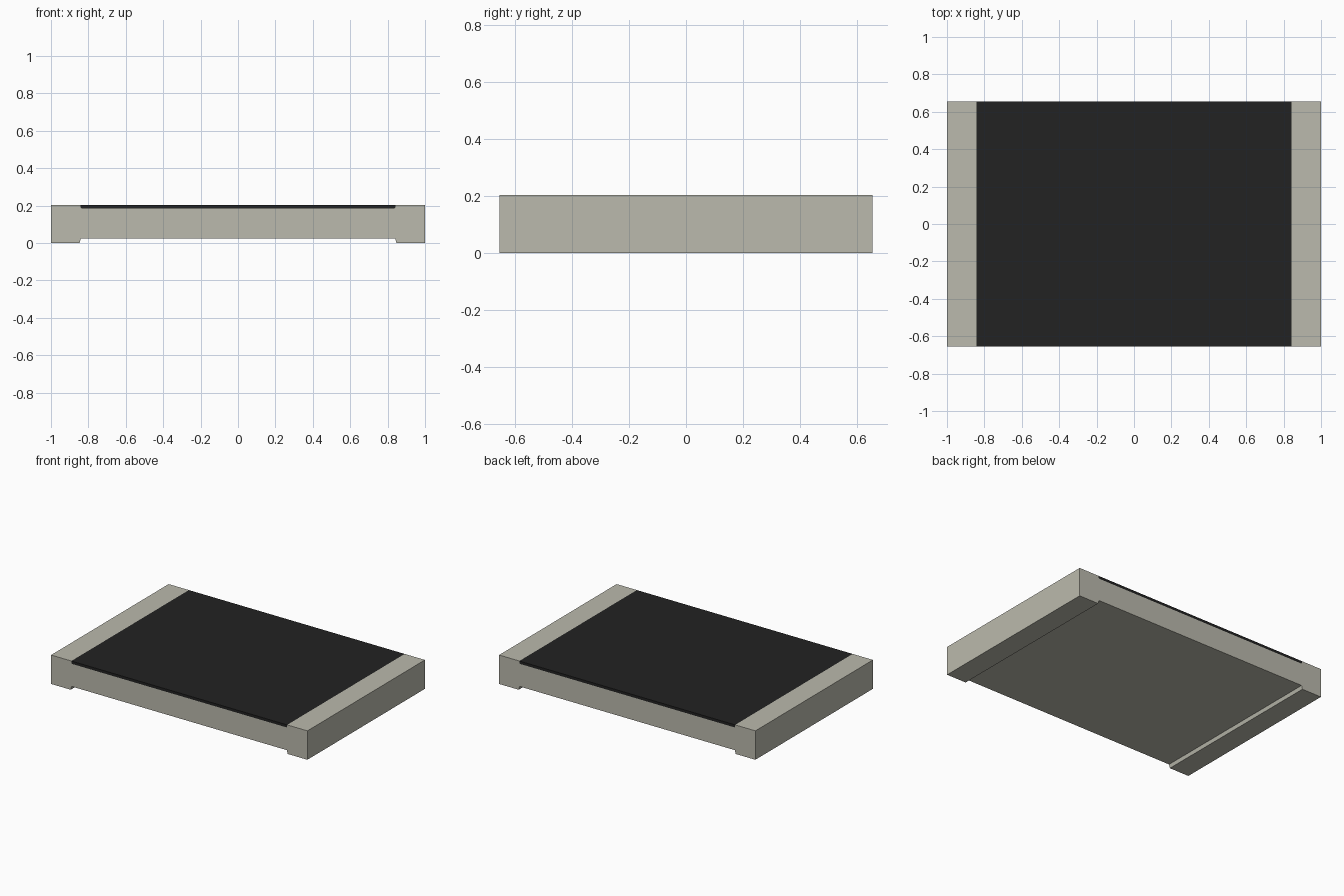
import bpy
import bmesh

cube = bpy.data.objects.get("Cube")
if cube:
    bpy.data.objects.remove(cube, do_unlink=True)

HALF_DEPTH = 0.655
TOP = 0.204


def make_material(name, color):
    mat = bpy.data.materials.new(name)
    mat.use_nodes = True
    mat.diffuse_color = color
    mat.node_tree.nodes["Principled BSDF"].inputs["Base Color"].default_value = color
    return mat


def extrude_profile(name, half_profile, mat):
    """Mirror a right-hand (x, z) half profile and extrude it along y."""
    points = half_profile + [(-x, z) for x, z in reversed(half_profile)]
    bm = bmesh.new()
    face = bm.faces.new([bm.verts.new((x, -HALF_DEPTH, z)) for x, z in points])
    result = bmesh.ops.extrude_face_region(bm, geom=[face])
    verts = [g for g in result["geom"] if isinstance(g, bmesh.types.BMVert)]
    bmesh.ops.translate(bm, verts=verts, vec=(0, 2 * HALF_DEPTH, 0))
    bmesh.ops.recalc_face_normals(bm, faces=bm.faces)
    mesh = bpy.data.meshes.new(name)
    bm.to_mesh(mesh)
    bm.free()
    mesh.materials.append(mat)
    obj = bpy.data.objects.new(name, mesh)
    bpy.context.collection.objects.link(obj)
    return obj


pale_grey = make_material("warm pale grey", (0.497, 0.491, 0.418, 1))
black = make_material("matte black", (0.016, 0.016, 0.016, 1))

# Body with raised ends, shallow top recess and two feet below
extrude_profile("body", [
    (0.835, 0.185), (0.842, 0.190), (0.842, TOP), (1.0, TOP),
    (1.0, 0.0), (0.847, 0.0), (0.840, 0.025)], pale_grey)

# Dark coating filling the top recess
extrude_profile("top_coating", [
    (0.835, 0.185), (0.842, 0.190), (0.842, TOP)], black)
